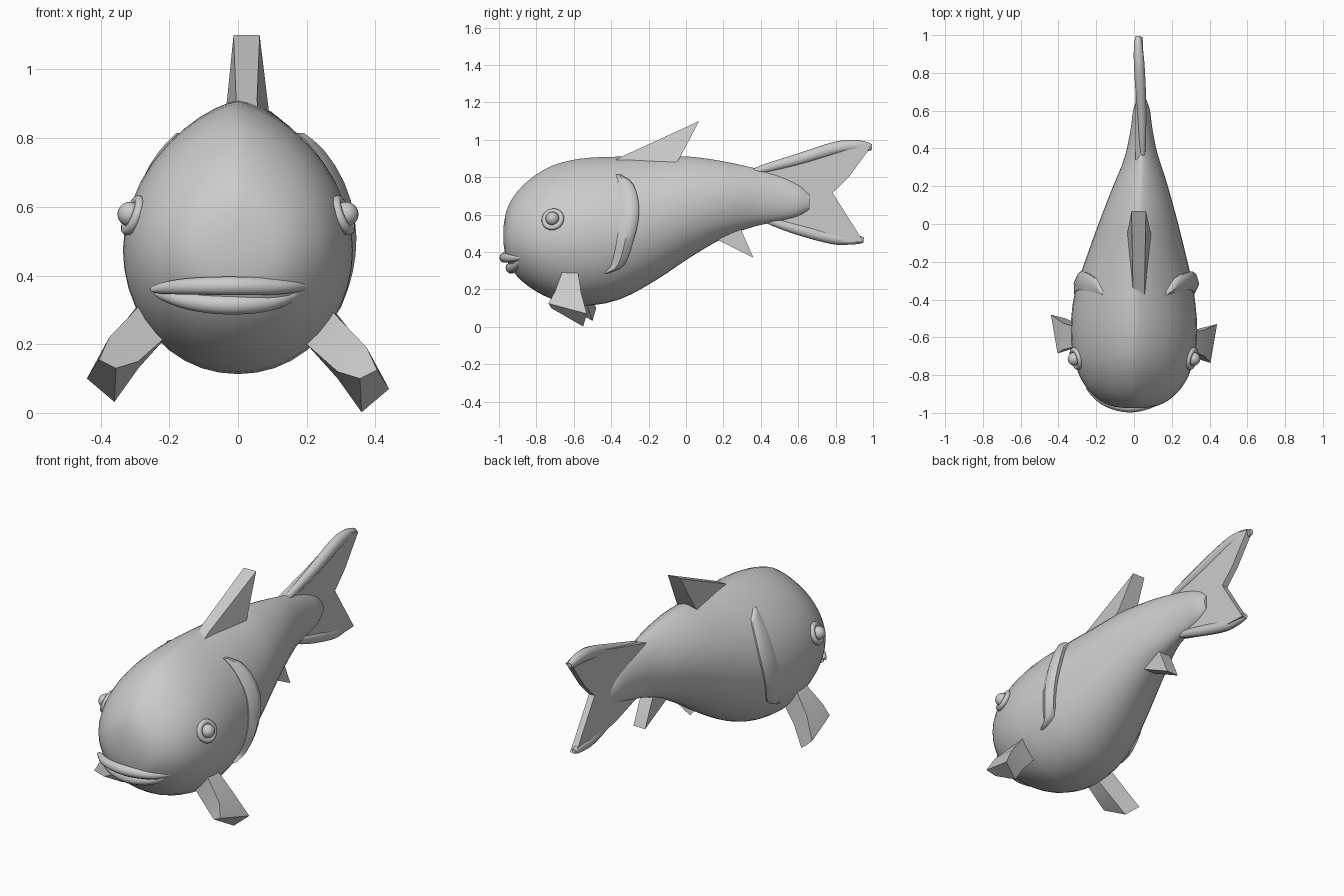
import bpy
import bmesh
import math
from mathutils import Vector

cube = bpy.data.objects.get("Cube")
if cube:
    bpy.data.objects.remove(cube, do_unlink=True)

grey = bpy.data.materials.new("plain grey")
grey.use_nodes = True
colour = (0.6, 0.6, 0.6, 1)
grey.diffuse_color = colour
grey.node_tree.nodes["Principled BSDF"].inputs["Base Color"].default_value = colour


def finish(name, bm, angle):
    """Turn a bmesh into a smooth shaded object with the grey material."""
    bmesh.ops.recalc_face_normals(bm, faces=bm.faces)
    mesh = bpy.data.meshes.new(name)
    bm.to_mesh(mesh)
    bm.free()
    mesh.materials.append(grey)
    obj = bpy.data.objects.new(name, mesh)
    bpy.context.collection.objects.link(obj)
    bpy.ops.object.select_all(action="DESELECT")
    obj.select_set(True)
    bpy.context.view_layer.objects.active = obj
    bpy.ops.object.shade_smooth_by_angle(angle=math.radians(angle))


def loft(name, rings, angle):
    """Skin a list of equal sized rings and close both ends."""
    bm = bmesh.new()
    loops = [[bm.verts.new(p) for p in ring] for ring in rings]
    n = len(loops[0])
    for a, b in zip(loops, loops[1:]):
        for i in range(n):
            j = (i + 1) % n
            bm.faces.new((a[i], a[j], b[j], b[i]))
    bm.faces.new(loops[0])
    bm.faces.new(loops[-1])
    finish(name, bm, angle)


def smooth_path(points, steps=4):
    """Catmull-Rom interpolation through the points of any dimension."""
    pts = [Vector(p) for p in points]
    pts = [pts[0] * 2 - pts[1]] + pts + [pts[-1] * 2 - pts[-2]]
    out = []
    for a, b, c, d in zip(pts, pts[1:], pts[2:], pts[3:]):
        for k in range(steps):
            t = k / steps
            out.append(b + (c - a) * (t / 2)
                       + (a * 2 - b * 5 + c * 4 - d) * (t * t / 2)
                       + (b * 3 - a - c * 3 + d) * (t ** 3 / 2))
    return out + [pts[-2]]


def tube(name, points, radius, flat=1.0, tip=0.3, sides=10):
    """Tapered tube along a path, squashed by flat."""
    path = smooth_path(points)
    rings = []
    for i, p in enumerate(path):
        along = (path[min(i + 1, len(path) - 1)] - path[max(i - 1, 0)]).normalized()
        u = along.cross(Vector((1, 0, 0)) if abs(along.x) < 0.4 else Vector((0, 0, 1))).normalized()
        v = along.cross(u)
        r = radius * (tip + (1 - tip) * math.sin(math.pi * i / (len(path) - 1)) ** 0.6)
        angles = [2 * math.pi * k / sides for k in range(sides)]
        rings.append([p + u * r * math.cos(a) + v * r * flat * math.sin(a) for a in angles])
    loft(name, rings, 60)


# Body stations: y, bottom, top, half width
stations = [
    (-0.975, 0.44, 0.54, 0.05), (-0.96, 0.36, 0.62, 0.13), (-0.92, 0.29, 0.7, 0.2),
    (-0.84, 0.215, 0.785, 0.27), (-0.72, 0.15, 0.86, 0.317), (-0.56, 0.113, 0.9, 0.335),
    (-0.36, 0.145, 0.91, 0.315), (-0.16, 0.25, 0.91, 0.26), (0.02, 0.37, 0.91, 0.205),
    (0.2, 0.475, 0.885, 0.145), (0.36, 0.535, 0.85, 0.088), (0.5, 0.565, 0.81, 0.058),
    (0.6, 0.59, 0.765, 0.045), (0.66, 0.625, 0.715, 0.025)]
BELLY = 0.46


def drift(y):
    """Sideways bend of the body towards the tail."""
    return 0.04 * max(0, min(1, (y + 0.4) / 0.7))


def taper(cosine, above):
    """Egg shaped section: narrower above the belly line."""
    return math.copysign(abs(cosine) ** (1.38 if above else 0.97), cosine)


def body_ring(y, low, top, half, count=40):
    belly = low + (top - low) * BELLY
    ring = []
    for k in range(count):
        a = 2 * math.pi * k / count
        s = math.sin(a)
        x = taper(math.cos(a), s > 0) * half
        ring.append((x + drift(y), y, belly + s * (top - belly if s > 0 else belly - low)))
    return ring


def half_width(y, z):
    """Half width of the body at a given length and height."""
    for a, b in zip(stations, stations[1:]):
        if a[0] <= y <= b[0]:
            t = (y - a[0]) / (b[0] - a[0])
            low, top, half = (p + (q - p) * t for p, q in zip(a[1:], b[1:]))
            belly = low + (top - low) * BELLY
            s = (z - belly) / (top - belly if z > belly else belly - low)
            return half * taper(math.sqrt(max(0, 1 - s * s)), s > 0)
    return 0


loft("body", [body_ring(*s) for s in smooth_path(stations, 3)], 50)

# Lips wrap around the snout
tube("upper_lip", [(-0.25, -0.865, 0.36), (-0.15, -0.94, 0.368), (-0.02, -0.97, 0.37),
                   (0.11, -0.94, 0.368), (0.2, -0.88, 0.37)], 0.028, tip=0.3)
tube("lower_lip", [(-0.24, -0.855, 0.35), (-0.14, -0.91, 0.325), (-0.02, -0.935, 0.315),
                   (0.1, -0.91, 0.325), (0.2, -0.87, 0.365)], 0.03, tip=0.3)

for side, label in ((1, "left"), (-1, "right")):
    # Eye ball sitting in a raised ring
    facing = Vector((side * 0.9, -0.24, 0.36)).normalized()
    centre = Vector((side * 0.306, -0.712, 0.575))
    turn = facing.to_track_quat("Z", "Y")
    rings = []
    for k in range(25):
        a = 2 * math.pi * k / 24
        rings.append([centre + turn @ Vector(((0.047 + 0.015 * math.cos(b)) * math.cos(a),
                                              (0.047 + 0.015 * math.cos(b)) * math.sin(a),
                                              0.015 * math.sin(b)))
                      for b in (math.pi * m / 4 for m in range(8))])
    loft(label + "_eye_ring", rings, 60)
    bm = bmesh.new()
    bmesh.ops.create_uvsphere(bm, u_segments=20, v_segments=12, radius=0.036)
    bmesh.ops.translate(bm, verts=bm.verts, vec=centre + facing * 0.01)
    finish(label + "_eye_ball", bm, 60)

    # Gill cover: crescent plate standing off the body, fuller on the left
    fullness = 0.85 if side > 0 else 0.5
    rings = []
    for y, z, width in smooth_path([(-0.35, 0.815, 0.025), (-0.28, 0.76, 0.08),
                                    (-0.25, 0.62, 0.1), (-0.28, 0.46, 0.09),
                                    (-0.33, 0.33, 0.07), (-0.42, 0.285, 0.02)], 3):
        x_in = half_width(y - width, z)
        x_out = half_width(y, z)
        lift = (0.018 + width * 0.28) * fullness
        outline = [(y - width, x_in - 0.03), (y - width, x_in + 0.004),
                   (y - width * 0.5, (x_in + x_out) / 2 + lift), (y - 0.012, x_out + lift),
                   (y, x_out + lift * 0.6), (y - 0.01, x_out - 0.03)]
        rings.append([(side * x + drift(py), py, z) for py, x in outline])
    loft(label + "_gill_cover", rings, 45)

    # Belly fin: thick paddle flaring to a square tip
    dy, dz = (0, 0) if side > 0 else (0.05, 0.03)
    root = [(0.27, -0.66, 0.3), (0.27, -0.58, 0.31), (0.2, -0.58, 0.2), (0.2, -0.66, 0.2)]
    middle = [(0.375, -0.7, 0.19), (0.375, -0.56, 0.18), (0.29, -0.57, 0.1), (0.29, -0.68, 0.12)]
    end = [(0.405, -0.735, 0.125), (0.44, -0.53, 0.07), (0.36, -0.55, 0.002), (0.355, -0.72, 0.1)]
    rings = [[(side * x, y + dy * (0.4 + i * 0.3), z + dz) for x, y, z in ring]
             for i, ring in enumerate((root, middle, end))]
    loft(label + "_belly_fin", rings, 50)


def slab(name, outline, half, centre):
    """Flat sided fin from a (y, z, thickness factor) outline."""
    rings = [[(centre + s * half * f, y, z) for y, z, f in outline] for s in (-1, 1)]
    loft(name, rings, 35)


# Back fin and rear belly fin
slab("back_fin", [(-0.42, 0.87, 0.9), (-0.34, 0.912, 0.8), (0.07, 1.1, 1), (-0.03, 0.91, 1.5),
                  (-0.07, 0.85, 1.8)], 0.038, 0.025)
slab("rear_belly_fin", [(0.1, 0.53, 1), (0.16, 0.47, 1), (0.36, 0.37, 1), (0.29, 0.53, 1),
                        (0.25, 0.58, 1)], 0.036, 0.035)

# Forked tail web with thick outer rims
slab("tail_web", [(0.34, 0.84, 1), (0.6, 0.91, 1), (0.8, 0.97, 1), (0.93, 0.98, 0.8),
                  (0.99, 0.965, 0.8), (0.87, 0.8, 0.8), (0.785, 0.715, 0.8), (0.87, 0.58, 0.8),
                  (0.95, 0.455, 0.8), (0.84, 0.455, 1), (0.6, 0.505, 1), (0.4, 0.57, 1)],
     0.022, 0.03)
tube("upper_tail_rim", [(0.045, 0.36, 0.83), (0.04, 0.6, 0.895), (0.03, 0.8, 0.955),
                        (0.024, 0.91, 0.968), (0.022, 0.994, 0.96)], 0.035, 0.85, tip=0.45)
tube("lower_tail_rim", [(0.045, 0.42, 0.575), (0.04, 0.6, 0.52), (0.03, 0.78, 0.475),
                        (0.026, 0.87, 0.468), (0.024, 0.95, 0.465)], 0.032, 0.85, tip=0.45)
